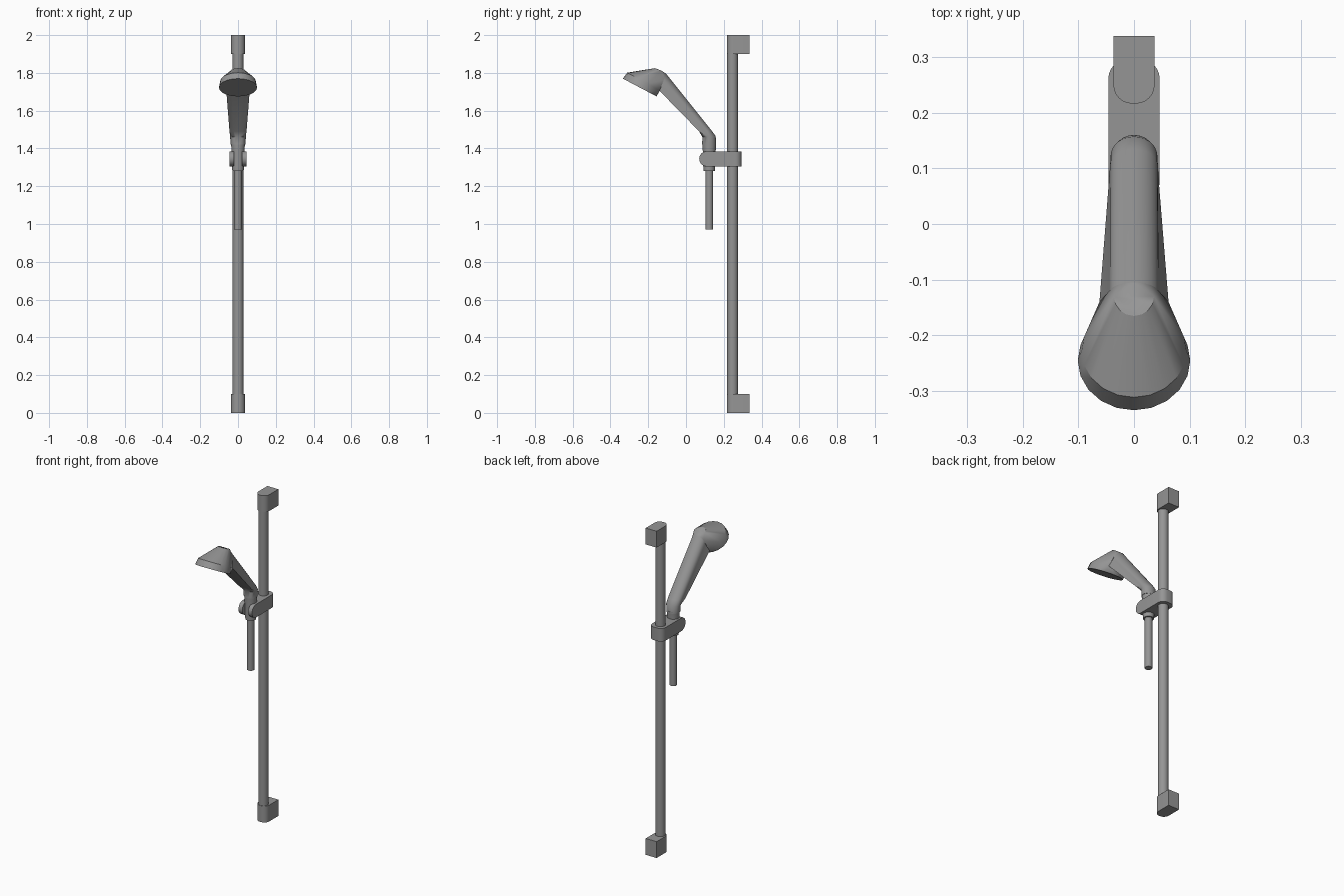
import bpy, bmesh
from math import sin, cos, pi, radians
from mathutils import Vector

if "Cube" in bpy.data.objects:
    bpy.data.objects.remove(bpy.data.objects["Cube"])

grey = bpy.data.materials.new("satin grey")
grey.use_nodes = True
colour = (0.3, 0.3, 0.3, 1)
grey.diffuse_color = colour
grey.node_tree.nodes["Principled BSDF"].inputs["Base Color"].default_value = colour


def finish(name, bm, angle=35):
    bmesh.ops.recalc_face_normals(bm, faces=bm.faces)
    mesh = bpy.data.meshes.new(name)
    bm.to_mesh(mesh)
    bm.free()
    mesh.materials.append(grey)
    obj = bpy.data.objects.new(name, mesh)
    bpy.context.collection.objects.link(obj)
    bpy.ops.object.select_all(action='DESELECT')
    obj.select_set(True)
    bpy.context.view_layer.objects.active = obj
    bpy.ops.object.shade_smooth_by_angle(angle=radians(angle))
    return obj


def loft(name, rings, angle=35):
    """Skin equal-length rings of points and cap both ends."""
    bm = bmesh.new()
    rows = [[bm.verts.new(p) for p in ring] for ring in rings]
    n = len(rows[0])
    for a, b in zip(rows, rows[1:]):
        for i in range(n):
            j = (i + 1) % n
            bm.faces.new((a[i], a[j], b[j], b[i]))
    bm.faces.new(rows[0])
    bm.faces.new(rows[-1])
    return finish(name, bm, angle)


def turned(name, y, profile, sides=24):
    """Upright turned part from (radius, z) pairs."""
    loft(name, [[(r * cos(2 * pi * i / sides), y + r * sin(2 * pi * i / sides), z)
                 for i in range(sides)] for r, z in profile])


def rounded_block(name, half, y_flat, y_round, r, z0, z1):
    """Block whose vertical corners are rounded at the y_round end."""
    s = 1 if y_round > y_flat else -1
    side = [(half - r + r * cos(a), y_round - s * r + s * r * sin(a))
            for a in [i * pi / 12 for i in range(7)]]
    outline = [(half, y_flat)] + side + [(-x, y) for x, y in reversed(side)] + [(-half, y_flat)]
    loft(name, [[(x, y, z) for x, y in outline] for z in (z0, z1)])


# Wall rail and its two mounts
RAIL_Y, HOSE_Y = 0.247, 0.123
turned("wall_rail", RAIL_Y, [(0.029, 0.05), (0.029, 1.95)])
for name, z in (("lower_mount", 0), ("upper_mount", 1.9)):
    rounded_block(name, 0.037, 0.337, 0.216, 0.034, z, z + 0.1)

# Sliding clamp with a two-pronged fork
rounded_block("slider_clamp", 0.046, 0.14, 0.295, 0.034, 1.305, 1.385)
for name, s in (("left_prong", 1), ("right_prong", -1)):
    tip = [(0.11 - 0.04 * sin(a), 1.345 + 0.04 * cos(a)) for a in [i * pi / 12 for i in range(13)]]
    outline = tip + [(0.2, 1.305), (0.2, 1.385)]
    loft(name, [[(s * x, y, z) for y, z in outline] for x in (0.02, 0.046)])

# Hose and the tapered collar held by the fork
turned("hose", HOSE_Y, [(0.021, 0.97), (0.021, 1.3)])
turned("collar", HOSE_Y, [(0.03, 1.28), (0.032, 1.31), (0.034, 1.385), (0.037, 1.43)])


# Handle: round at the collar, flat-bottomed and flared towards the head
def section(low, high, top_half, bottom_half, flat):
    low, high = Vector((0, *low)), Vector((0, *high))
    pts = []
    for i in range(24):
        a = 2 * pi * i / 24
        t = 0.5 + 0.5 * sin(a)
        x = top_half * cos(a)
        if sin(a) < 0:
            x = x * (1 - flat) + flat * cos(a) * bottom_half / max(abs(cos(a)), 0.5)
            t *= 1 - flat
            if abs(cos(a)) > 0.99:
                x = top_half * cos(a)
        p = low.lerp(high, t)
        pts.append((x, p.y, p.z))
    return pts


neck = section((-0.14, 1.705), (-0.105, 1.795), 0.044, 0.062, 1)
loft("handle", [section((0.085, 1.42), (0.16, 1.42), 0.039, 0.039, 0),
                section((0.087, 1.46), (0.157, 1.465), 0.042, 0.042, 0.0),
                section((0.07, 1.49), (0.135, 1.495), 0.043, 0.045, 1),
                neck])


# Spray head: tilted disc and rim, hulled onto the handle neck
def tilted_ring(y, z, r, sides=20):
    u = Vector((0, 0.884, -0.467))
    return [Vector((r * cos(a), y, z)) + u * (r * sin(a))
            for a in [2 * pi * (i + 0.5) / sides - pi / 2 - pi / sides for i in range(sides)]]


crown = [(0.036 * cos(a), -0.13 - 0.035 * sin(a), 1.812 + 0.013 * sin(a))
         for a in [i * pi / 8 for i in range(9)]]
bm = bmesh.new()
for p in tilted_ring(-0.245, 1.7225, 0.101) + tilted_ring(-0.228, 1.757, 0.094) + crown + neck:
    bm.verts.new(p)
hull = bmesh.ops.convex_hull(bm, input=bm.verts)
bmesh.ops.delete(bm, geom=list({v for v in hull["geom_interior"] + hull["geom_unused"]
                                if isinstance(v, bmesh.types.BMVert)}), context='VERTS')
bmesh.ops.dissolve_limit(bm, angle_limit=radians(1), verts=bm.verts, edges=bm.edges)
finish("spray_head", bm, 30)
